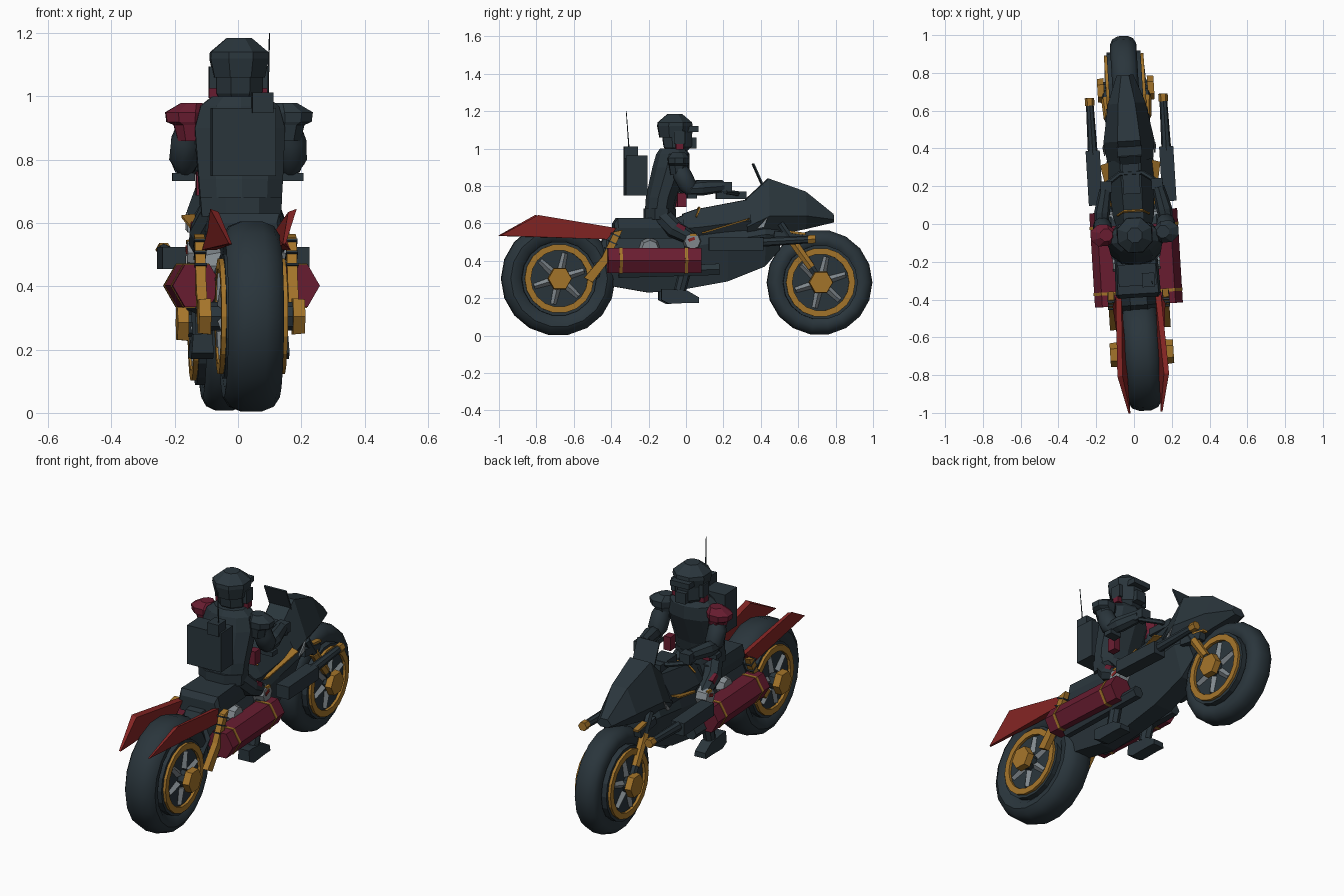
import bpy, bmesh, math
from mathutils import Vector, Matrix

cube = bpy.data.objects.get("Cube")
if cube:
    bpy.data.objects.remove(cube)


def material(name, rgb):
    m = bpy.data.materials.new(name)
    m.use_nodes = True
    m.diffuse_color = (*rgb, 1)
    m.node_tree.nodes["Principled BSDF"].inputs["Base Color"].default_value = (*rgb, 1)
    return m


SLATE = material("dark slate", (0.023, 0.036, 0.045))
GOLD = material("gold", (0.37, 0.175, 0.023))
CRIMSON = material("crimson", (0.14, 0.012, 0.03))
RED = material("fender red", (0.24, 0.019, 0.018))
GREY = material("light grey", (0.22, 0.25, 0.27))
YAW = math.radians(3.5)      # the whole machine is turned slightly
SIDES = ((-1, "right"), (1, "left"))


def finish(name, bm, mat, smooth=False):
    bmesh.ops.recalc_face_normals(bm, faces=bm.faces[:])
    mesh = bpy.data.meshes.new(name)
    bm.to_mesh(mesh)
    bm.free()
    mesh.materials.append(mat)
    ob = bpy.data.objects.new(name, mesh)
    bpy.context.collection.objects.link(ob)
    ob.rotation_euler.z = YAW
    if smooth:
        bpy.ops.object.select_all(action="DESELECT")
        bpy.context.view_layer.objects.active = ob
        ob.select_set(True)
        bpy.ops.object.shade_smooth_by_angle(angle=math.radians(40))


def skin(name, rings, mat, wrap=False, smooth=False):
    """Join equal rings of points into a surface, capped or closed on itself."""
    bm = bmesh.new()
    vs = [[bm.verts.new(p) for p in r] for r in rings]
    n = len(rings[0])
    for a, b in zip(vs, vs[1:] + vs[:1] if wrap else vs[1:]):
        for i in range(n):
            j = (i + 1) % n
            bm.faces.new((a[i], a[j], b[j], b[i]))
    if not wrap:
        bm.faces.new(vs[0])
        bm.faces.new(vs[-1])
    finish(name, bm, mat, smooth)


def box(name, loc, size, mat, pitch=0):
    bm = bmesh.new()
    m = Matrix.Translation(loc) @ Matrix.Rotation(math.radians(pitch), 4, "X")
    bmesh.ops.create_cube(bm, size=1, matrix=m @ Matrix.Diagonal((*size, 1)))
    finish(name, bm, mat)


def tube(name, path, radii, mat, sides=6, smooth=False):
    """Round limb or rod through the path points."""
    pts = [Vector(p) for p in path]
    rings = []
    for i, p in enumerate(pts):
        d = pts[min(i + 1, len(pts) - 1)] - pts[max(i - 1, 0)]
        q = d.to_track_quat("Z", "Y")
        rings.append([p + q @ Vector((radii[i] * math.cos(k * math.tau / sides),
                                      radii[i] * math.sin(k * math.tau / sides), 0))
                      for k in range(sides)])
    skin(name, rings, mat, smooth=smooth)


def stack(name, levels, mat, sides=8):
    """Upright form from levels of (z, half width, half depth, x, y)."""
    rings = []
    for z, rx, ry, cx, cy in levels:
        a = [(k + 0.5) * math.tau / sides for k in range(sides)]
        rings.append([(cx + rx * math.cos(t), cy + ry * math.sin(t), z) for t in a])
    skin(name, rings, mat)


def hull(name, stations, mat, top=0.45, mid=0.5, low=0.5):
    """Hexagonal section along y from (y, bottom, top, half width)."""
    rings = []
    for y, z0, z1, w in stations:
        zm = z0 + mid * (z1 - z0)
        rings.append([(-top * w, y, z1), (top * w, y, z1), (w, y, zm),
                      (low * w, y, z0), (-low * w, y, z0), (-w, y, zm)])
    skin(name, rings, mat)


def plate(name, points, mat, thick=0.008):
    skin(name, [[(x - thick / 2, y, z) for x, y, z in points],
                [(x + thick / 2, y, z) for x, y, z in points]], mat)


def lathe(name, y, z, profile, mat, sides=18, smooth=False):
    rings = []
    for k in range(sides):
        c, s = math.cos(k * math.tau / sides), math.sin(k * math.tau / sides)
        rings.append([(x, y + r * c, z + r * s) for x, r in profile])
    skin(name, rings, mat, wrap=True, smooth=smooth)


# Wheels: half width w, hub caps from x = a to x = b
def wheel(name, y, z, R, w, a, b):
    half = [(w * .6, .64 * R), (w * .95, .74 * R), (w, .85 * R), (w * .78, .95 * R), (w * .35, R)]
    lathe(name + "_tyre", y, z, half + [(-x, r) for x, r in reversed(half)], SLATE, smooth=True)
    tube(name + "_disc", [(-.09, y, z), (.09, y, z)], (.2, .2), SLATE, 18)
    tube(name + "_axle", [(-a, y, z), (a, y, z)], (.045, .045), SLATE, 8)
    for s, side in SIDES:
        lathe(f"{name}_rim_{side}", y, z,
              [(s * x, r) for x, r in ((.08, .152), (.105, .152), (.105, .185), (.08, .185))], GOLD)
        tube(f"{name}_hub_{side}", [(s * a, y, z), (s * b, y, z)], (.066, .062), GOLD, 6)
        for k in range(6):
            t = k * math.tau / 6 + .3
            d = Vector((0, math.cos(t), math.sin(t)))
            c = Vector((s * .09, y, z))
            tube(f"{name}_spoke_{side}_{k}", [c + d * .05, c + d * .14], (.02, .015), GREY, 4)


wheel("rear_wheel", -.685, .305, .305, .088, .13, .168)
wheel("front_wheel", .715, .285, .282, .07, .115, .15)

# Body, fairing and seat
hull("lower_body", [(-.5, .3, .4, .1), (-.43, .27, .55, .1), (-.2, .23, .57, .1),
                    (.0, .25, .65, .1), (.22, .29, .69, .11), (.42, .37, .68, .11),
                    (.5, .46, .6, .09)], SLATE, mid=.55)
hull("tank", [(-.02, .5, .65, .09), (.05, .48, .675, .11), (.34, .5, .73, .125)], SLATE)
hull("front_fairing", [(.32, .5, .73, .12), (.44, .53, .84, .135), (.64, .57, .77, .1),
                       (.79, .605, .65, .045)], SLATE, mid=.35)
box("windscreen", (0, .385, .86), (.13, .008, .13), SLATE, 24)
hull("seat", [(-.39, .52, .6, .11), (-.37, .52, .63, .12), (-.06, .52, .63, .11)],
     SLATE, top=.9, low=.9)
box("instrument_block", (0, .24, .75), (.09, .16, .04), SLATE)
tube("handlebar", [(-.16, .2, .77), (-.06, .27, .76), (.06, .27, .76), (.16, .2, .77)],
     (.014,) * 4, SLATE)
tube("tank_belt", [(-.085, .05, .635), (-.05, .07, .684), (.05, .07, .684), (.085, .05, .635)],
     (.006,) * 4, GOLD, 4)

for s, side in SIDES:
    # Side pod, straps, barrel and exhaust
    tube(f"pod_{side}", [(s * .155, -.43, .402), (s * .155, .07, .402)], (.078, .078), CRIMSON, 6)
    for y in (-.36, -.01):
        tube(f"pod_strap_{side}", [(s * .155, y - .008, .402), (s * .155, y + .008, .402)],
             (.081, .081), GOLD, 6)
    box(f"barrel_housing_{side}", (s * .195, .255, .49), (.075, .29, .07), SLATE)
    tube(f"barrel_{side}", [(s * .195, .38, .5), (s * .195, .66, .515)], (.026, .02), SLATE, 8)
    tube(f"barrel_tip_{side}", [(s * .195, .64, .515), (s * .195, .68, .516)],
         (.025, .025), GOLD, 6)
    tube(f"exhaust_{side}", [(s * .13, -.37, .335), (s * .13, .17, .355)], (.03, .035), SLATE, 6)
    tube(f"engine_cover_{side}", [(s * .07, -.2, .465), (s * .125, -.2, .465)],
         (.06, .045), GREY, 8)
    # Rear fender blades, thicker towards the seat
    skin(f"rear_fender_{side}", [
        [(s * .09, -1, .535), (s * .137, -.8, .645), (s * .12, -.38, .575), (s * .14, -.43, .515)],
        [(s * .08, -1, .533), (s * .11, -.8, .635), (s * .09, -.38, .57), (s * .095, -.43, .515)],
    ], RED)
    # Rear swing arm
    plate(f"swing_arm_{side}", [(s * .145, y, z) for y, z in (
        (-.35, .565), (-.395, .555), (-.46, .42), (-.555, .31), (-.51, .285), (-.43, .39))],
        GOLD, .032)
    for t in (.15, .4, .65):
        p = Vector((s * .145, -.375, .56)).lerp(Vector((s * .145, -.445, .405)), t)
        box(f"swing_arm_band_{side}", p, (.038, .055, .007), SLATE, -25)
    # Front fork
    tube(f"fork_{side}", [(s * .095, .5, .6), (s * .112, .72, .285)], (.02, .02), SLATE, 6)
    tube(f"fork_sleeve_{side}", [(s * .1, .565, .505), (s * .11, .665, .365)],
         (.026, .023), GOLD, 6)
    box(f"fork_bracket_{side}", (s * .09, .54, .53), (.04, .15, .04), SLATE, -8)
    box(f"fork_bracket_cap_{side}", (s * .09, .59, .55), (.03, .09, .012), GOLD, -8)
    # Fairing trim, a fin that widens forwards
    fin = [(s * .1, .08, .545), (s * .118, .1, .55), (s * .16, .32, .617), (s * .11, .335, .622)]
    skin(f"side_trim_{side}", [fin, [(x, y, z + .008) for x, y, z in fin]], GOLD)
    plate(f"side_vent_{side}", [(s * .132, .37, .57), (s * .134, .43, .635), (s * .138, .41, .58)],
          GREY)

# Rider body
stack("hips", [(.62, .135, .09, 0, -.14), (.68, .14, .09, 0, -.14)], SLATE)
stack("torso", [(.67, .135, .08, 0, -.14), (.74, .14, .085, 0, -.13), (.9, .15, .1, 0, -.08),
                (.97, .13, .09, 0, -.07), (1.0, .09, .07, 0, -.07)], SLATE, 10)
stack("head", [(.98, .06, .05, 0, -.05), (1.01, .078, .08, 0, -.045), (1.12, .08, .09, 0, -.05)],
      SLATE)
stack("helmet", [(1.06, .086, .088, 0, -.06), (1.12, .1, .1, 0, -.06), (1.14, .098, .098, 0, -.06),
                 (1.185, .042, .042, 0, -.06)], SLATE)
box("goggles", (0, .035, 1.105), (.11, .055, .03), SLATE)
box("breather", (0, .03, 1.03), (.06, .05, .06), SLATE)

# Rider's pack and aerial
box("backpack", (0, -.27, .856), (.2, .115, .215), SLATE)
box("radio_box", (.058, -.3, .98), (.066, .075, .065), SLATE)
tube("aerial", [(.075, -.31, 1.0), (.08, -.325, 1.2)], (.0035, .002), SLATE, 4)

for s, side in SIDES:
    # Arms
    pad = CRIMSON if s < 0 else SLATE
    stack(f"shoulder_pad_{side}", [(.86, .042, .045, s * .155, -.05), (.91, .05, .055, s * .16, -.05),
                                   (.92, .066, .06, s * .168, -.05), (.95, .07, .062, s * .168, -.05),
                                   (.98, .035, .035, s * .15, -.05)], pad)
    tube(f"upper_arm_{side}", [(s * .155, -.05, .92), (s * .166, -.03, .86), (s * .168, .0, .8),
                               (s * .165, .02, .76)], (.035, .05, .05, .025), SLATE, 10, True)
    box(f"elbow_guard_{side}", (s * .172, .02, .745), (.07, .05, .025), SLATE)
    tube(f"forearm_{side}", [(s * .172, .01, .785), (s * .165, .07, .79), (s * .14, .19, .8)],
         (.035, .042, .032), SLATE, 8)
    box(f"hand_{side}", (s * .135, .205, .795), (.06, .06, .055), SLATE)
    # Ear guards and collar
    box(f"ear_guard_{side}", (s * .083, -.04, 1.06), (.022, .06, .07), SLATE)
    box(f"collar_tab_{side}", (s * .08, -.04, 1.01), (.03, .04, .03), CRIMSON)
    # Legs
    tube(f"thigh_{side}", [(s * .08, -.13, .64), (s * .11, -.07, .57), (s * .12, .03, .515)],
         (.05, .05, .035), SLATE, 8)
    box(f"thigh_guard_{side}", (s * .135, -.04, .575), (.035, .05, .04), CRIMSON, -30)
    tube(f"knee_pad_{side}", [(s * .1, .025, .505), (s * .16, .025, .505)], (.05, .042), GREY, 8)
    box(f"knee_stripe_{side}", (s * .16, .02, .515), (.008, .035, .016), RED, 20)
    box(f"knee_clasp_{side}", (s * .155, .03, .54), (.014, .035, .014), GOLD)
    tube(f"shin_{side}", [(s * .12, .03, .51), (s * .115, -.04, .24)], (.035, .032), SLATE, 8)
    skin(f"foot_{side}", [[(s * .12 - .035, y, a), (s * .12 + .035, y, a),
                           (s * .12 + .03, y, b), (s * .12 - .03, y, b)]
                          for y, a, b in ((-.14, .19, .25), (-.1, .17, .25),
                                          (.0, .175, .24), (.06, .175, .205))], SLATE)
    box(f"belt_pouch_{side}", (s * .115, -.03, .725), (.04, .05, .075), CRIMSON)
